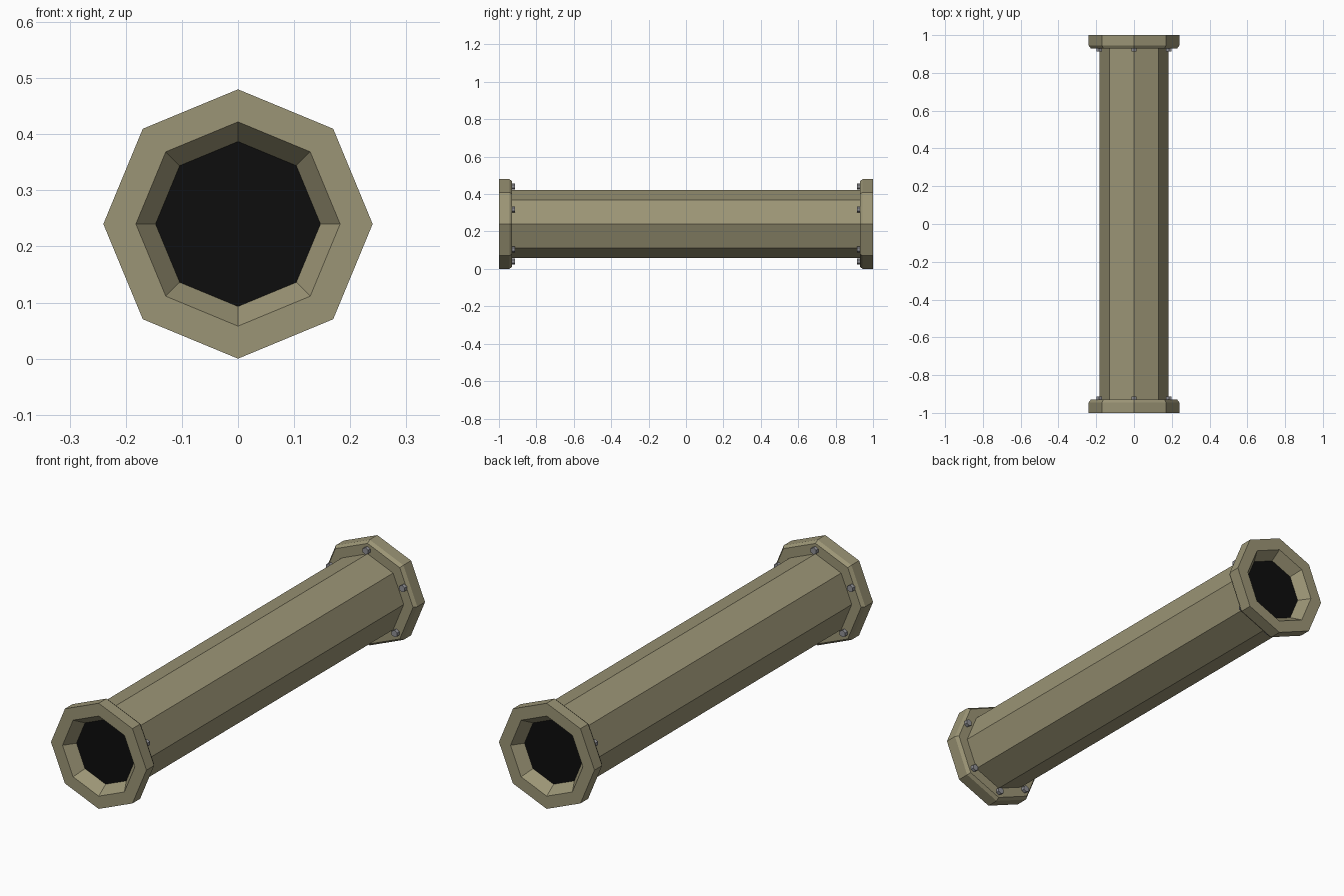
import bpy, bmesh
from math import cos, sin, pi, radians
from mathutils import Matrix, Vector

if "Cube" in bpy.data.objects:
    bpy.data.objects.remove(bpy.data.objects["Cube"])

CZ = 0.24    # height of the pipe axis
SIDES = 8


def material(name, rgb):
    m = bpy.data.materials.new(name)
    m.diffuse_color = (*rgb, 1)
    m.use_nodes = True
    m.node_tree.nodes["Principled BSDF"].inputs["Base Color"].default_value = m.diffuse_color
    return m


olive = material("olive_metal", (0.33, 0.30, 0.18))
black = material("black_inside", (0.004, 0.004, 0.004))
steel = material("steel", (0.28, 0.28, 0.30))


def finish(bm, name, mat):
    bmesh.ops.recalc_face_normals(bm, faces=bm.faces)
    me = bpy.data.meshes.new(name)
    bm.to_mesh(me)
    bm.free()
    me.materials.append(mat)
    ob = bpy.data.objects.new(name, me)
    bpy.context.collection.objects.link(ob)
    return ob


def ring(bm, r, y):
    return [bm.verts.new((r * cos(2 * pi * i / SIDES), y, CZ + r * sin(2 * pi * i / SIDES)))
            for i in range(SIDES)]


def lathe(name, profile, mat):
    # octagonal rings joined along the y axis
    bm = bmesh.new()
    rings = [ring(bm, r, y) for r, y in profile]
    for a, b in zip(rings, rings[1:]):
        for i in range(SIDES):
            j = (i + 1) % SIDES
            bm.faces.new((a[i], a[j], b[j], b[i]))
    return finish(bm, name, mat)


# Main tube between the flanges
lathe("pipe_body", [(0.182, -0.93), (0.182, 0.93)], olive)

for end, s in (("front", -1), ("back", 1)):
    # Flange with chamfered inner rim and tapered mouth
    lathe(end + "_flange", [(0.147, 0.95 * s), (0.182, s), (0.24, s), (0.24, 0.945 * s),
                            (0.229, 0.93 * s), (0.182, 0.93 * s)], olive)

    # Dark opening closing the mouth
    bm = bmesh.new()
    f = bm.faces.new(ring(bm, 0.147, 0.95 * s))
    f.normal_update()
    ob = finish(bm, end + "_opening", black)
    if ob.data.polygons[0].normal.y * s < 0:
        ob.data.flip_normals()

    # Bolts on the inner side of the flange
    bm = bmesh.new()
    for deg in (90, 23, -43, -90, -137, 157):
        a = radians(deg)
        pos = Vector((0.2 * cos(a), 0.9225 * s, CZ + 0.2 * sin(a)))
        bmesh.ops.create_cone(bm, cap_ends=True, segments=6, radius1=0.016, radius2=0.016,
                              depth=0.017,
                              matrix=Matrix.Translation(pos) @ Matrix.Rotation(pi / 2, 4, 'X'))
    finish(bm, end + "_bolts", steel)
